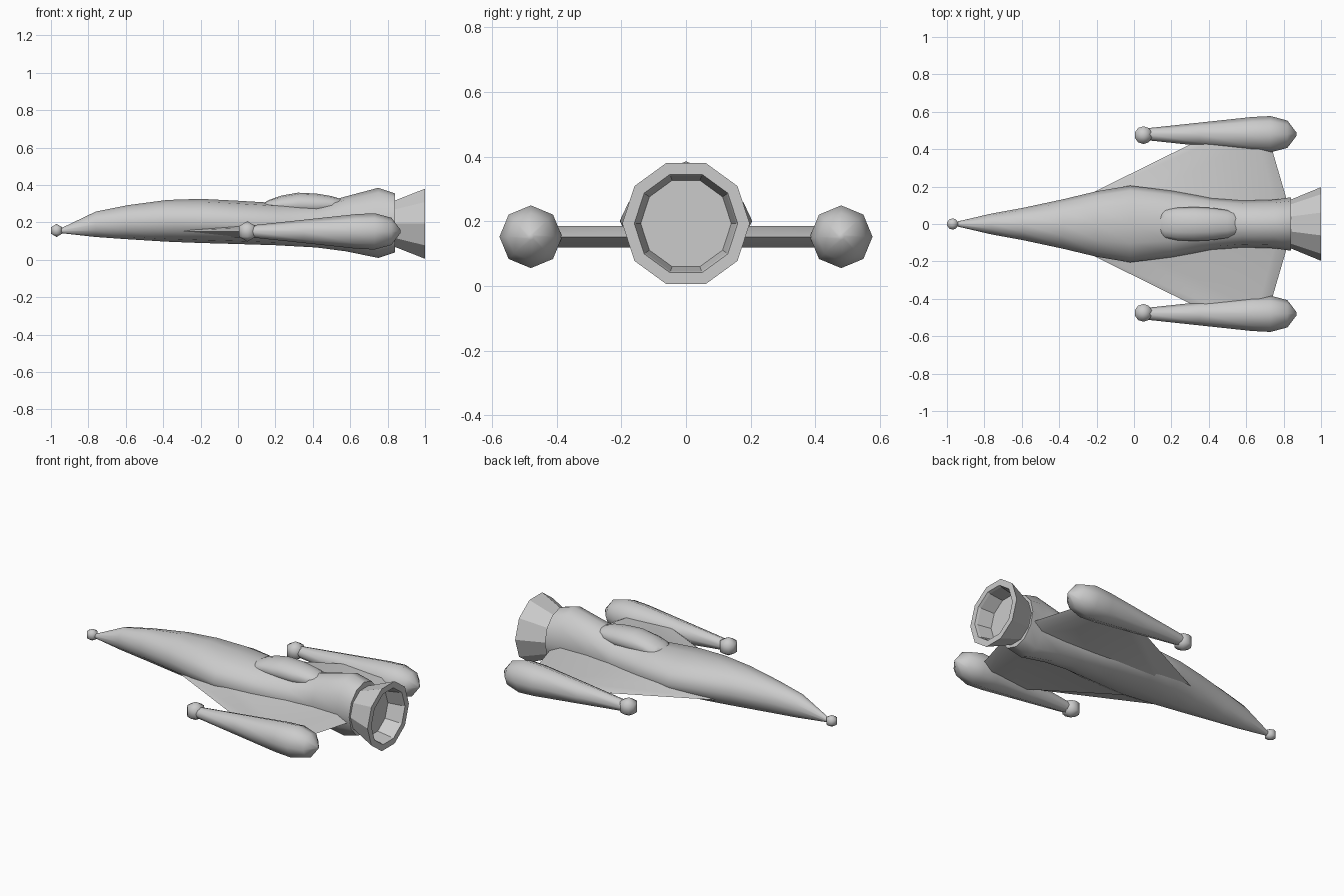
import bpy, bmesh
from math import sin, cos, pi, radians

if "Cube" in bpy.data.objects:
    bpy.data.objects.remove(bpy.data.objects["Cube"])


def finish(name, bm, smooth=50):
    bmesh.ops.recalc_face_normals(bm, faces=bm.faces)
    me = bpy.data.meshes.new(name)
    bm.to_mesh(me)
    bm.free()
    ob = bpy.data.objects.new(name, me)
    bpy.context.collection.objects.link(ob)
    if smooth:
        bpy.ops.object.select_all(action='DESELECT')
        ob.select_set(True)
        bpy.context.view_layer.objects.active = ob
        bpy.ops.object.shade_smooth_by_angle(angle=radians(smooth))
    return ob


def skin(bm, rings):
    """Bridge equal rings of points and cap both ends."""
    rings = [[bm.verts.new(p) for p in r] for r in rings]
    n = len(rings[0])
    for a, b in zip(rings, rings[1:]):
        for i in range(n):
            j = (i + 1) % n
            bm.faces.new((a[i], a[j], b[j], b[i]))
    bm.faces.new(rings[0])
    bm.faces.new(rings[-1])


def loft(name, sections, n, y=0, smooth=50):
    """Sections are (x, half width, bottom z, top z)."""
    bm = bmesh.new()
    skin(bm, [[(x, y + w * cos(2 * pi * i / n),
                (lo + hi) / 2 + (hi - lo) / 2 * sin(2 * pi * i / n))
               for i in range(n)] for x, w, lo, hi in sections])
    return finish(name, bm, smooth)


def ball(name, loc, r):
    bm = bmesh.new()
    bmesh.ops.create_uvsphere(bm, u_segments=10, v_segments=3, radius=r)
    bmesh.ops.translate(bm, verts=bm.verts, vec=loc)
    return finish(name, bm, 75)


# Fuselage
loft("fuselage", [
    (-0.95, 0.012, 0.143, 0.167), (-0.76, 0.056, 0.122, 0.258),
    (-0.59, 0.087, 0.11, 0.292), (-0.38, 0.132, 0.097, 0.32),
    (-0.2, 0.175, 0.09, 0.326), (-0.02, 0.205, 0.085, 0.317),
    (0.2, 0.178, 0.078, 0.304), (0.42, 0.138, 0.066, 0.295),
    (0.58, 0.125, 0.045, 0.34), (0.75, 0.13, 0.01, 0.385),
    (0.84, 0.143, 0.04, 0.355)], 12)
ball("nose_ball", (-0.97, 0, 0.157), 0.035)

# Canopy blister
loft("canopy", [
    (0.14, 0.05, 0.27, 0.305), (0.165, 0.074, 0.26, 0.32),
    (0.23, 0.087, 0.24, 0.343), (0.32, 0.091, 0.235, 0.359),
    (0.42, 0.086, 0.235, 0.354), (0.5, 0.074, 0.245, 0.341),
    (0.55, 0.06, 0.26, 0.325), (0.575, 0.035, 0.28, 0.305)], 12)

# Exhaust nozzle with hollow mouth
loft("nozzle", [(x, r, 0.193 - r, 0.193 + r) for x, r in
                ((0.8, 0.118), (0.85, 0.135), (1.0, 0.197),
                 (1.0, 0.16), (0.985, 0.155), (0.9, 0.14))], 10, smooth=0)

# Wings, pods and pod tip balls on both sides
for side, s in (("left", 1), ("right", -1)):
    bm = bmesh.new()
    t = 0.033
    rings = []
    for y, le, c1, c2, te in ((0.05, -0.46, -0.16, 0.77, 0.84),
                              (0.46, 0.37, 0.46, 0.66, 0.72)):
        rings.append([(x, s * y, 0.152 + dz) for x, dz in
                      ((le, 0), (c1, t), (c2, t), (te, 0), (c2, -t), (c1, -t))])
    skin(bm, rings)
    finish(side + "_wing", bm, 30)

    loft(side + "_pod", [(x, r, 0.152 - r, 0.152 + r) for x, r in
                         ((0.07, 0.032), (0.35, 0.062), (0.63, 0.092),
                          (0.73, 0.097), (0.82, 0.073), (0.868, 0.01))],
         8, s * 0.48)
    ball(side + "_pod_tip", (0.05, s * 0.475, 0.152), 0.055)
